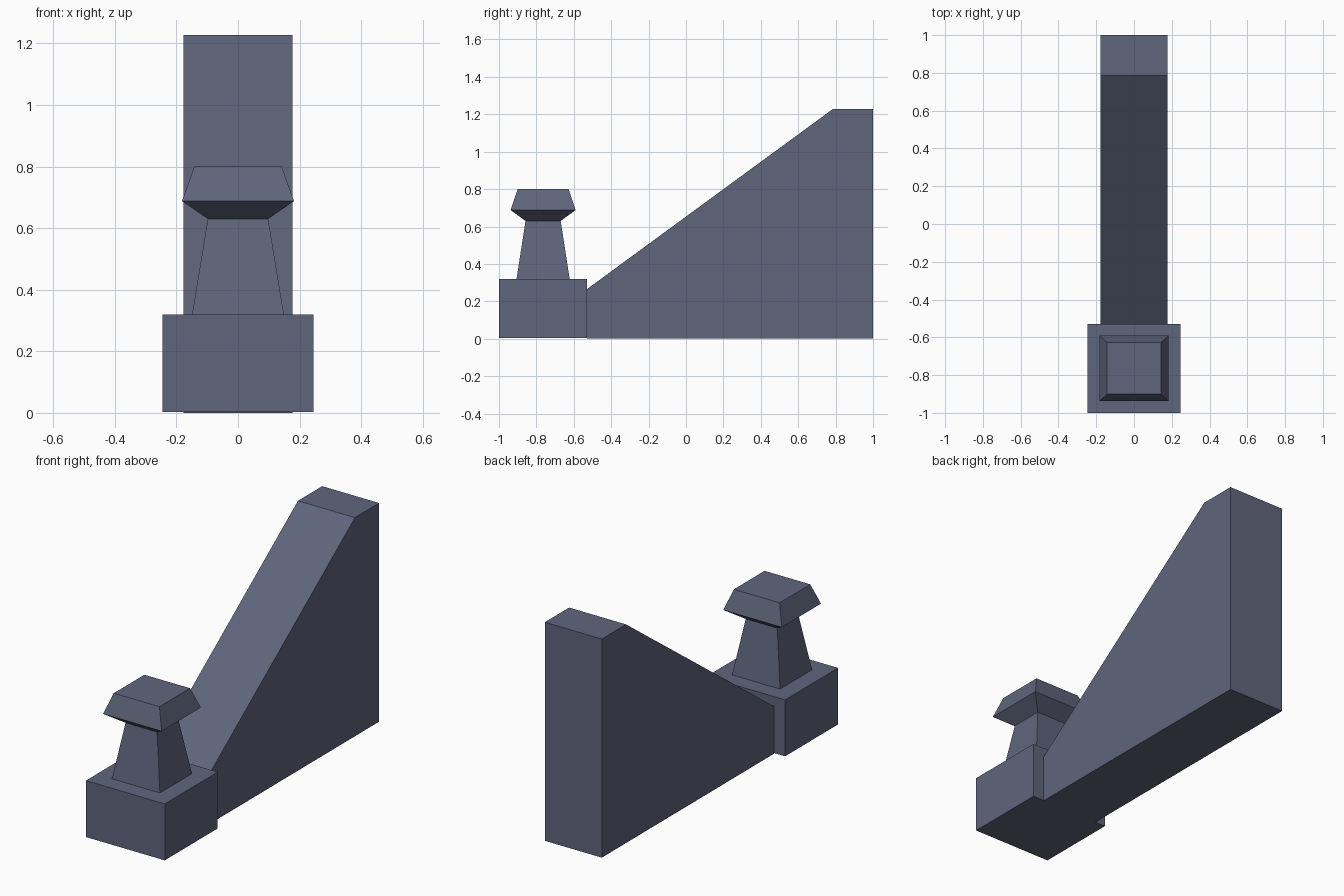
import bpy
import bmesh

cube = bpy.data.objects.get("Cube")
if cube:
    bpy.data.objects.remove(cube, do_unlink=True)

# Single slate colour
slate = bpy.data.materials.new("slate_blue_stone")
slate.use_nodes = True
colour = (0.114, 0.130, 0.202, 1)
slate.diffuse_color = colour
slate.node_tree.nodes["Principled BSDF"].inputs["Base Color"].default_value = colour


def loft(name, rings):
    """Join matching closed rings of points and cap both ends."""
    bm = bmesh.new()
    loops = [[bm.verts.new(p) for p in ring] for ring in rings]
    n = len(loops[0])
    for a, b in zip(loops, loops[1:]):
        for i in range(n):
            j = (i + 1) % n
            bm.faces.new((a[i], a[j], b[j], b[i]))
    bm.faces.new(loops[0][::-1])
    bm.faces.new(loops[-1])
    bmesh.ops.recalc_face_normals(bm, faces=bm.faces)
    mesh = bpy.data.meshes.new(name)
    bm.to_mesh(mesh)
    bm.free()
    mesh.materials.append(slate)
    obj = bpy.data.objects.new(name, mesh)
    bpy.context.collection.objects.link(obj)
    return obj


def rectangle(half_x, half_y, y, z):
    return [(sx * half_x, y + sy * half_y, z)
            for sx, sy in ((-1, -1), (1, -1), (1, 1), (-1, 1))]


# Pedestal block
loft("pedestal", [rectangle(0.245, 0.235, -0.765, z) for z in (0.003, 0.32)])

# Tapered post and flared cap
POST_Y = -0.764
loft("post", [rectangle(0.149, 0.142, POST_Y, 0.32),
              rectangle(0.098, 0.094, POST_Y, 0.63)])
loft("post_cap", [rectangle(0.098, 0.094, POST_Y, 0.63),
                  rectangle(0.182, 0.174, POST_Y, 0.688),
                  rectangle(0.142, 0.136, POST_Y, 0.80)])

# Sloping stair wall with a flat landing at the back
profile = [(-0.53, 0), (1, 0), (1, 1.228), (0.785, 1.228), (-0.53, 0.265)]
loft("sloping_wall", [[(x, y, z) for y, z in profile] for x in (-0.177, 0.177)])
